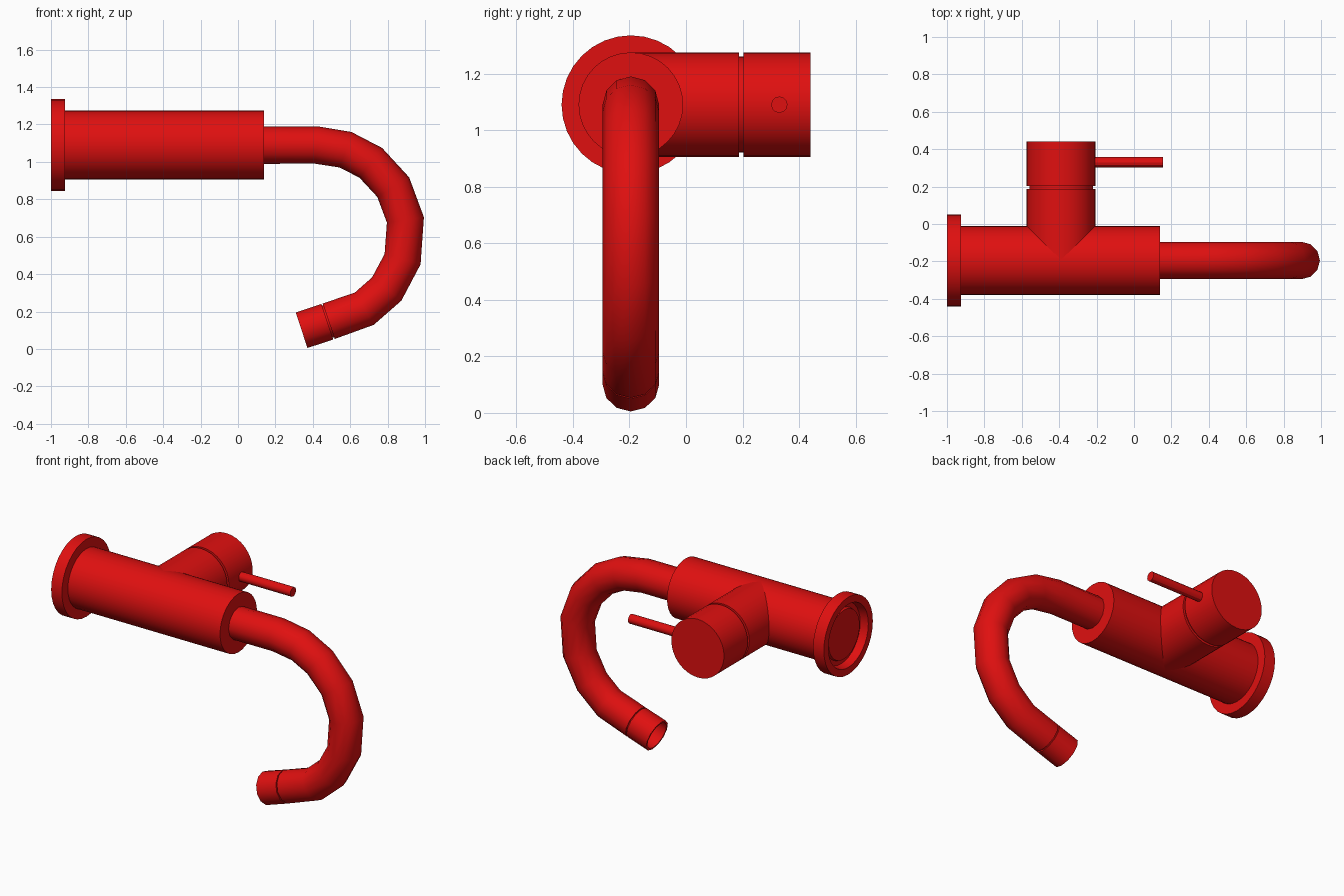
import bpy, bmesh, math
from mathutils import Vector

if "Cube" in bpy.data.objects:
    bpy.data.objects.remove(bpy.data.objects["Cube"])

red = bpy.data.materials.new("glossy_red")
red.diffuse_color = (0.74, 0.005, 0.005, 1)
red.use_nodes = True
red.node_tree.nodes["Principled BSDF"].inputs["Base Color"].default_value = red.diffuse_color

YC, ZC = -0.195, 1.09      # axis of the main body
X, Y, Z = Vector((1, 0, 0)), Vector((0, 1, 0)), Vector((0, 0, 1))


def skin(name, rings, sides, angle=30):
    """Skin circles given as (centre, tangent, side vector, radius); cap both ends."""
    bm = bmesh.new()
    loops = []
    for c, t, s, r in rings:
        u = s.cross(t).normalized()
        loops.append([bm.verts.new(c + r * (math.cos(a) * u + math.sin(a) * s))
                      for a in (2 * math.pi * i / sides for i in range(sides))])
    for a, b in zip(loops, loops[1:]):
        for i in range(sides):
            j = (i + 1) % sides
            bm.faces.new((a[i], a[j], b[j], b[i]))
    bm.faces.new(loops[0])
    bm.faces.new(loops[-1])
    bmesh.ops.recalc_face_normals(bm, faces=bm.faces)
    me = bpy.data.meshes.new(name)
    bm.to_mesh(me)
    bm.free()
    me.materials.append(red)
    ob = bpy.data.objects.new(name, me)
    bpy.context.collection.objects.link(ob)
    bpy.ops.object.select_all(action='DESELECT')
    ob.select_set(True)
    bpy.context.view_layer.objects.active = ob
    bpy.ops.object.shade_smooth_by_angle(angle=math.radians(angle))
    return ob


def turned(name, origin, axis, profile, sides=32):
    """Lathe a (distance, radius) profile around an axis."""
    side = Z if axis != Z else X
    return skin(name, [(Vector(origin) + axis * d, axis, side, r) for d, r in profile], sides)


# Main horizontal body
turned("body", (0, YC, ZC), X, [(-0.94, 0.185), (0.14, 0.185)])

# Wall flange with a recessed back
turned("wall_flange", (0, YC, ZC), X,
       [(-0.925, 0.18), (-0.925, 0.245), (-1.0, 0.245), (-1.0, 0.2),
        (-0.95, 0.19), (-0.95, 0.16), (-0.97, 0.155)])

# Side arm, its groove and the turning cap
turned("side_arm", (-0.39, 0, ZC), Y,
       [(YC, 0.1845), (0.187, 0.1845), (0.187, 0.17), (0.21, 0.17)])
turned("handle_cap", (-0.39, 0, ZC), Y, [(0.203, 0.1845), (0.44, 0.1845)])

# Lever pin
turned("lever", (0, 0.33, ZC), X, [(-0.25, 0.029), (0.155, 0.029)], 12)

# Curved spout: path in the xz plane
path = [(0.1, 1.09), (0.42, 1.09), (0.575, 1.065), (0.71, 0.995), (0.83, 0.865),
        (0.895, 0.69), (0.88, 0.48), (0.795, 0.32), (0.675, 0.215), (0.485, 0.148)]
tip = (0.34, 0.1)
pts = [Vector((x, YC, z)) for x, z in path + [tip]]
rings = []
for i, p in enumerate(pts[:-1]):
    a = (p - pts[i - 1]).normalized() if i else X
    b = (pts[i + 1] - p).normalized()
    rings.append((p, (a + b).normalized(), Y, 0.1))
skin("spout", rings, 12, 35)

# Hollow outlet at the end of the spout
t = (pts[-1] - pts[-2]).normalized()
end = pts[-1]
outlet = [(-0.165, 0.09), (-0.145, 0.09), (-0.145, 0.1), (0, 0.1), (0, 0.088), (-0.13, 0.088)]
skin("outlet", [(end + t * d, t, Y, r) for d, r in outlet], 12, 35)
